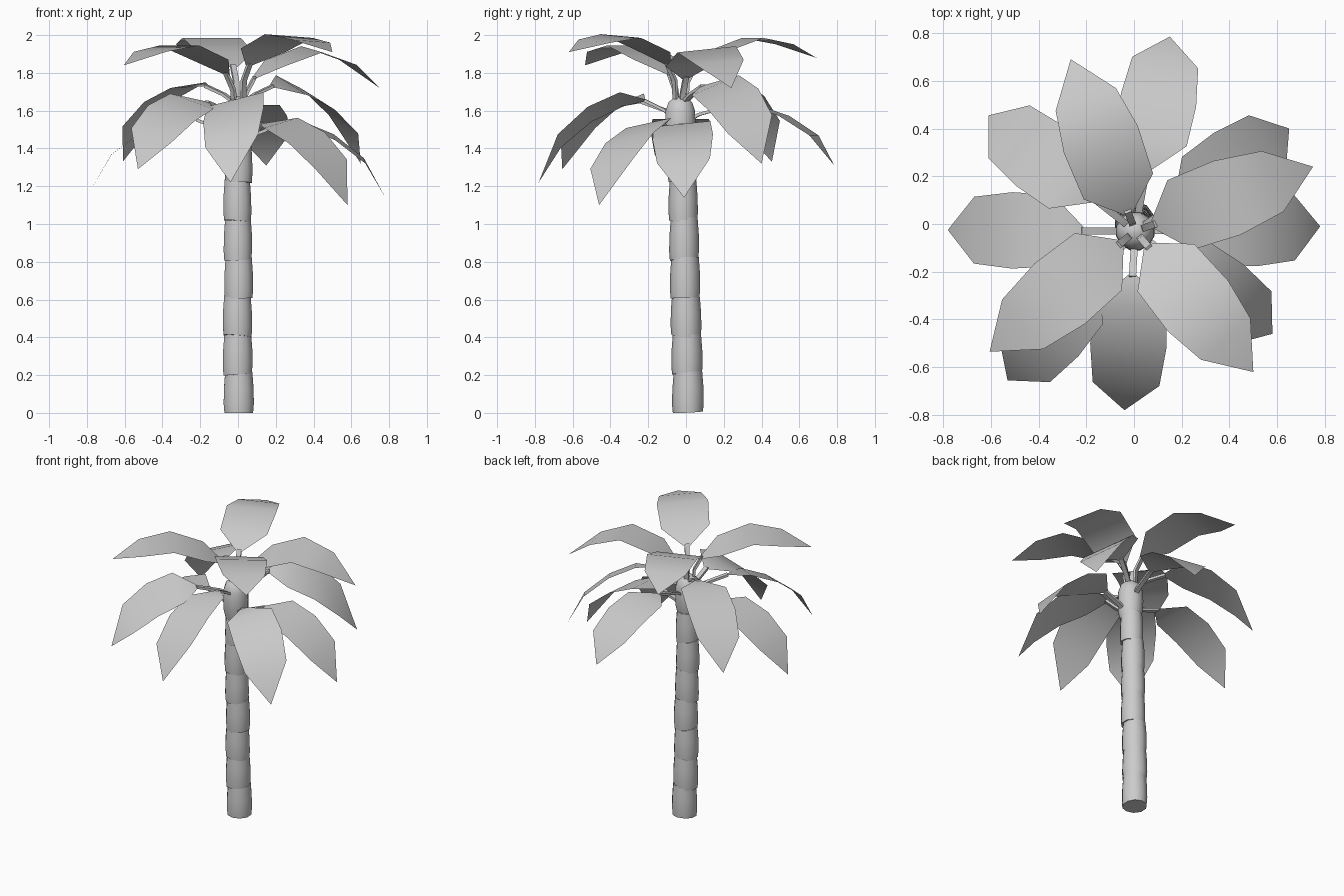
import bpy, bmesh, math
from mathutils import Vector, Matrix

cube = bpy.data.objects.get("Cube")
if cube:
    bpy.data.objects.remove(cube, do_unlink=True)

grey = bpy.data.materials.new("plain_grey")
grey.use_nodes = True
grey.diffuse_color = (0.6, 0.6, 0.6, 1)
grey.node_tree.nodes["Principled BSDF"].inputs["Base Color"].default_value = (0.6, 0.6, 0.6, 1)


def finish(name, bm, angle=40):
    bmesh.ops.recalc_face_normals(bm, faces=bm.faces)
    mesh = bpy.data.meshes.new(name)
    bm.to_mesh(mesh)
    bm.free()
    mesh.materials.append(grey)
    obj = bpy.data.objects.new(name, mesh)
    bpy.context.collection.objects.link(obj)
    bpy.ops.object.select_all(action='DESELECT')
    obj.select_set(True)
    bpy.context.view_layer.objects.active = obj
    bpy.ops.object.shade_smooth_by_angle(angle=math.radians(angle))
    return obj


def bridge(bm, a, b):
    n = len(a)
    for i in range(n):
        j = (i + 1) % n
        bm.faces.new((a[i], a[j], b[j], b[i]))


def lathe(name, centre, profile, tilt=(0, 0), sides=10):
    """Closed round body from (radius, height) pairs, sheared by tilt."""
    bm = bmesh.new()
    rings = []
    for r, z in profile:
        ring = []
        for i in range(sides):
            a = math.tau * (i + 0.5) / sides
            x, y = r * math.cos(a), r * math.sin(a)
            dz = tilt[0] * x + tilt[1] * y
            ring.append(bm.verts.new((centre[0] + x, centre[1] + y, max(0, z + dz))))
        rings.append(ring)
    for a, b in zip(rings, rings[1:]):
        bridge(bm, a, b)
    bm.faces.new(rings[0])
    bm.faces.new(rings[-1])
    return finish(name, bm)


# Trunk: stacked drums, each a little askew and leaning towards the front
step = 0.203
for k in range(7):
    z = k * step
    lean = 0.01 - 0.035 * k / 7
    r = 0.084 - 0.0012 * k
    tilt = (0.09 * math.sin(k * 2.1), 0.09 * math.cos(k * 1.7))
    profile = [(r * 0.95, z), (r, z + 0.05), (r * 0.98, z + 0.13), (r * 0.9, z + step + 0.012)]
    lathe(f"trunk_segment_{k + 1}", (0.004 * math.cos(k * 2), lean), profile, tilt)

# Rounded crown that carries the leaves
CROWN = Vector((0.005, -0.03, 0))
lathe("crown", CROWN, [(0.066, 1.40), (0.08, 1.46), (0.083, 1.53), (0.08, 1.60),
                       (0.065, 1.645), (0.035, 1.668), (0.008, 1.675)], sides=12)


def leaf(name, tip, stalk, blade, roll):
    """Square stalk and a flat pointed blade.
    stalk: (reach, z); blade: (reach, z, half width), the last row is the tip."""
    out = Vector((tip[0], tip[1], 0)) - CROWN
    out.z = 0
    out.normalize()
    side = Vector((-out.y, out.x, 0))
    up = Vector((0, 0, 1))
    bm = bmesh.new()
    # Stalk
    rings = []
    for i, (d, z) in enumerate(stalk):
        p = CROWN + out * d + up * z
        a = Vector(stalk[max(i - 1, 0)])
        b = Vector(stalk[min(i + 1, len(stalk) - 1)])
        t = (b - a).normalized()
        nrm = (up * t.x - out * t.y) * 0.008
        s = side * 0.015
        rings.append([bm.verts.new(p + v) for v in (s + nrm, nrm - s, -s - nrm, s - nrm)])
    for a, b in zip(rings, rings[1:]):
        bridge(bm, a, b)
    bm.faces.new(rings[0])
    bm.faces.new(rings[-1])
    # Blade
    rows = []
    for d, z, w in blade[:-1]:
        p = CROWN + out * d + up * z
        s = (side + up * roll) * w
        rows.append((bm.verts.new(p + s), bm.verts.new(p - s)))
    for (a, b), (c, d) in zip(rows, rows[1:]):
        bm.faces.new((a, b, d, c))
    point = bm.verts.new(CROWN + out * blade[-1][0] + up * blade[-1][1])
    bm.faces.new((*rows[-1], point))
    finish(name, bm, 60)


# Drooping lower leaves: name, tip, peak height, roll
lower = [
    ("front", (-0.04, -0.78, 1.22), 1.66, 0.25),
    ("left", (0.78, -0.01, 1.14), 1.53, 0.1),
    ("right", (-0.78, -0.025, 1.18), 1.555, 0),
    ("front_left", (0.58, -0.46, 1.10), 1.535, 0.18),
    ("front_right", (-0.53, -0.655, 1.29), 1.65, -0.27),
    ("back_left", (0.65, 0.40, 1.32), 1.735, 0.35),
    ("back_right", (-0.61, 0.455, 1.33), 1.735, -0.1),
    ("back", (0.15, 0.785, 1.31), 1.63, 0),
]
for name, tip, peak, roll in lower:
    R = (Vector(tip[:2]) - CROWN.xy).length
    drop = peak - tip[2]
    stalk = [(0.05, peak - 0.08), (0.1, peak - 0.05), (R - 0.56, peak - 0.005)]
    blade = [(R - 0.57, peak - 0.005, 0.015), (R - 0.44, peak, 0.15),
             (R - 0.27, peak - 0.18 * drop, 0.16),
             (R - 0.11, peak - 0.5 * drop, 0.14), (R, tip[2], 0)]
    leaf("lower_leaf_" + name, tip, stalk, blade, roll)

# Raised upper leaves
upper = [
    ("front_left", (0.50, -0.62, 1.91), 2.0, -0.06),
    ("front_right", (-0.605, -0.535, 1.84), 1.95, 0),
    ("left", (0.75, 0.24, 1.72), 1.93, 0.1),
    ("back", (-0.265, 0.69, 1.88), 1.99, 0),
]
for name, tip, peak, roll in upper:
    R = (Vector(tip[:2]) - CROWN.xy).length
    drop = peak - tip[2]
    stalk = [(0.03, 1.6), (0.04, peak - 0.24), (0.09, peak - 0.15)]
    blade = [(0.08, peak - 0.16, 0.02), (0.2, peak - 0.08, 0.155),
             (0.41, peak - 0.005, 0.165),
             (R - 0.18, peak - 0.35 * drop, 0.135), (R, tip[2], 0)]
    leaf("upper_leaf_" + name, tip, stalk, blade, roll)
